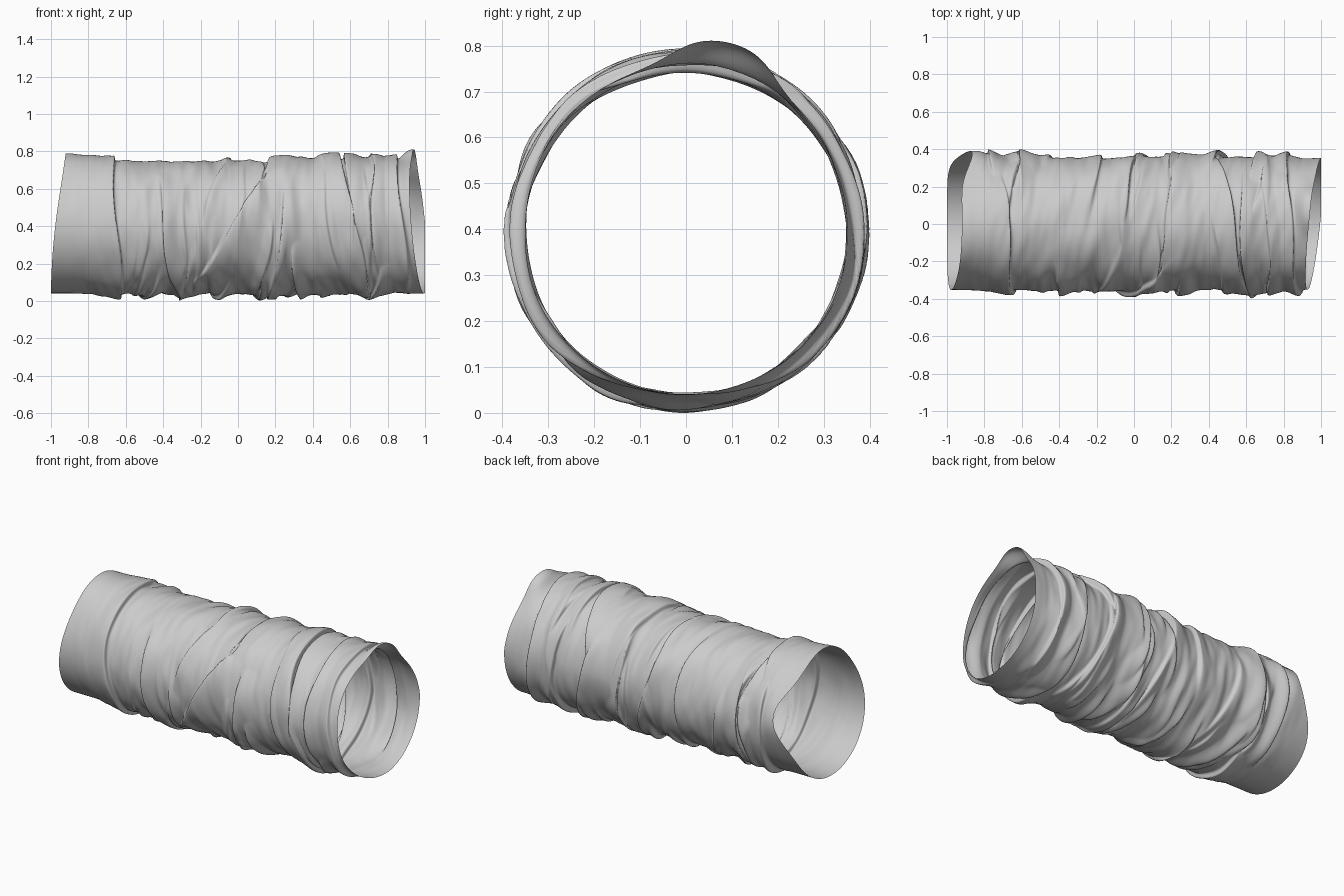
import bpy, bmesh, math, random
from mathutils import Vector, noise

if "Cube" in bpy.data.objects:
    bpy.data.objects.remove(bpy.data.objects["Cube"])

random.seed(7)
RINGS, SIDES = 320, 240
BASE_RADIUS, AXIS_HEIGHT = .352, .4
TOP, FRONT, BOTTOM, BACK = 0, 90, 180, 270


# Helpers: angles are in degrees around the tube axis
def ease(t):
    t = max(0.0, min(1.0, t))
    return t * t * (3 - 2 * t)


def gap(angle, centre):
    return (angle - centre + 180) % 360 - 180


def bump(distance, width):
    return math.exp(-(distance / width) ** 2)


# Main folds: middle angle, half span, position, lean per quarter turn, height, soft width
soft_on_right = [
    (130, 100, -.35, .07, .03, .06),
    (-25, 100, .21, -.07, .025, .13),
    (FRONT, 70, -.02, -.36, .028, .13),
    (140, 100, .2, -.07, .032, .06),
    (35, 95, .6, .02, .03, .06),
    (60, 85, .48, .08, .02, .05),
    (35, 115, .73, .02, .024, .06),
    (255, 75, -.75, 0, .034, .06),
    (280, 60, -.59, -.08, .034, .06),
    (250, 85, .67, -.03, .032, .07),
]
soft_on_left = [
    (80, 140, -.665, .03, .03, .1),
    (50, 140, .57, .1, .036, .09),
    (50, 120, .85, .05, .028, .06),
    (265, 80, .82, -.03, .026, .05),
]
folds = [(*fold, 1) for fold in soft_on_right] + [(*fold, -1) for fold in soft_on_left]

# Smaller slanted gathers, taller on the underside and back
for i in range(56):
    home = random.choice((BOTTOM, BOTTOM, 205, 235, BACK, BACK, 300, 120, 60, -30))
    tall = 1.5 if 160 < home < 310 else 1
    folds.append((home + random.uniform(-25, 25), random.uniform(45, 80),
                  random.uniform(-.68, .88), random.uniform(-.15, .03),
                  tall * random.uniform(.009, .023), random.uniform(.025, .05),
                  random.choice((-1, 1))))


def fold_height(fold, x, angle):
    middle, half, position, lean, height, width, side = fold
    turn = gap(angle, middle)
    fade = ease((half - abs(turn)) / 42)
    if fade == 0:
        return 0
    wobble = .012 * math.sin(math.radians(3 * turn) + 20 * position)
    d = (x - position - lean * turn / 90 - wobble) * side
    return height * fade * bump(d, width if d > 0 else .014)


def rims(angle, s, c):
    """Where the ragged left and right ends lie at this angle."""
    notch = .1 * bump(gap(angle, 285), 30)
    return (max(-1, -.96 + .04 * c - .018 * s * s + notch),
            min(1, .965 - .03 * c - .037 * s))


def cloth_point(u, angle):
    rad = math.radians(angle)
    s, c = math.sin(rad), math.cos(rad)
    start, end = rims(angle, s, c)
    x = start + (end - start) * u
    lift, slide = 0, 0
    for fold in folds:
        h = fold_height(fold, x, angle)
        lift = max(lift, h) + .25 * min(lift, h)
        slide -= fold[-1] * h * .45
    # Fine drape, stretched around the tube and calmer at the rims
    calm = ease((x + .98) / .35) * ease((1 - x) / .15)
    skew = x + .06 * math.sin(rad + .6)
    drape = noise.noise(Vector((skew * 11, s * 1.3, c * 1.3)))
    crinkle = noise.noise(Vector((skew * 24 + 9, s * 2.2, c * 2.2)))
    r = BASE_RADIUS + lift + calm * (.003 + .012 * drape + .006 * crinkle)
    # Fuller right half on the top, flared cuff and raised rim tips
    r += .014 * bump(gap(angle, TOP), 50) * ease((x - .15) / .15)
    r += .05 * bump(gap(angle, 12), 32) * ease((-.66 - x) / .26)
    r += .045 * bump(gap(angle, 285), 24) * ease((-.68 - x) / .18)
    r += .074 * bump(gap(angle, 347), 17) * ease((x - .84) / .1)
    # Round off the tallest folds
    knee, limit = .385, (.432 if x > .84 else .41)
    if r > knee:
        r = knee + (limit - knee) * math.tanh((r - knee) / (limit - knee))
    slide *= ease(u / .05) * ease((1 - u) / .05)
    return Vector((x + slide, -r * s, AXIS_HEIGHT + r * c))


# Crumpled cloth tube
bm = bmesh.new()
rings = [[bm.verts.new(cloth_point(i / RINGS, 360 * j / SIDES)) for j in range(SIDES)]
         for i in range(RINGS + 1)]
for ring, following in zip(rings, rings[1:]):
    for j in range(SIDES):
        k = (j + 1) % SIDES
        bm.faces.new((ring[j], ring[k], following[k], following[j])).smooth = True
bmesh.ops.recalc_face_normals(bm, faces=bm.faces)
lowest = min(v.co.z for v in bm.verts)
for v in bm.verts:
    v.co.z -= lowest
mesh = bpy.data.meshes.new("cloth_tube")
bm.to_mesh(mesh)
bm.free()
tube = bpy.data.objects.new("cloth_tube", mesh)
bpy.context.collection.objects.link(tube)

# Plain light grey cloth
grey = (.6, .6, .6, 1)
cloth = bpy.data.materials.new("light_grey_cloth")
cloth.use_nodes = True
cloth.diffuse_color = grey
cloth.node_tree.nodes["Principled BSDF"].inputs["Base Color"].default_value = grey
mesh.materials.append(cloth)
